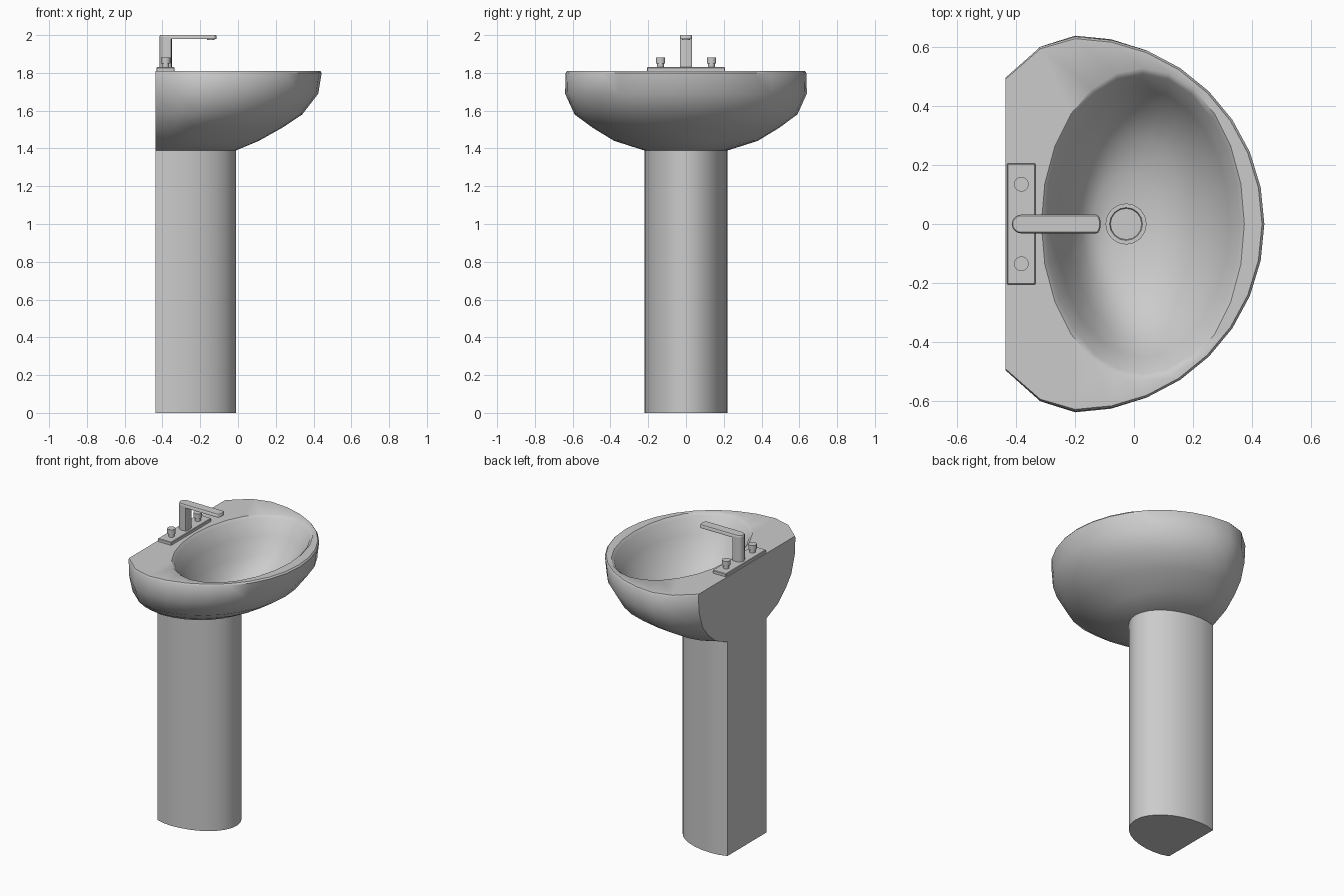
import bpy, bmesh, math

if "Cube" in bpy.data.objects:
    bpy.data.objects.remove(bpy.data.objects["Cube"])

BACK = -0.437


def finish(name, bm, angle=40):
    bmesh.ops.recalc_face_normals(bm, faces=bm.faces)
    me = bpy.data.meshes.new(name)
    bm.to_mesh(me)
    bm.free()
    ob = bpy.data.objects.new(name, me)
    bpy.context.collection.objects.link(ob)
    bpy.ops.object.select_all(action='DESELECT')
    ob.select_set(True)
    bpy.context.view_layer.objects.active = ob
    bpy.ops.object.shade_smooth_by_angle(angle=math.radians(angle))
    return ob


def loft(name, rings, angle=40, cap_end=True):
    bm = bmesh.new()
    rows = [[bm.verts.new(p) for p in r] for r in rings]
    n = len(rows[0])
    for a, b in zip(rows, rows[1:]):
        for i in range(n):
            j = (i + 1) % n
            bm.faces.new((a[i], a[j], b[j], b[i]))
    bm.faces.new(rows[0])
    if cap_end:
        bm.faces.new(rows[-1])
    return finish(name, bm, angle)


def d_ring(z, front, width, xc, back_w):
    """Flat-backed oval: straight back, widest at xc, elliptical front."""
    half = [(BACK, 0), (BACK, back_w / 2), (BACK, back_w),
            ((BACK + xc) / 2, width - (width - back_w) * 0.25)]
    for k in range(9):
        t = k * math.pi / 16
        half.append((xc + (front - xc) * math.sin(t), width * math.cos(t)))
    half[-1] = (front, 0)
    pts = half + [(x, -y) for x, y in reversed(half[1:-1])]
    return [(x, y, z) for x, y in pts]


def oval_ring(z, cx, a, b, n=24):
    return [(cx - a * math.cos(2 * math.pi * i / n),
             b * math.sin(2 * math.pi * i / n), z) for i in range(n)]


# pedestal
loft("pedestal", [d_ring(z, -0.01, 0.22, -0.33, 0.2) for z in (0, 1.4)])

# basin: outer shell, rim and bowl in one skin
outer = [(1.39, -0.01, 0.222, -0.33, 0.205), (1.44, 0.11, 0.38, -0.28, 0.32),
         (1.51, 0.235, 0.495, -0.23, 0.40), (1.58, 0.34, 0.59, -0.2, 0.455),
         (1.69, 0.425, 0.64, -0.2, 0.49), (1.80, 0.443, 0.637, -0.2, 0.497),
         (1.81, 0.435, 0.63, -0.2, 0.492)]
bowl = [(1.81, 0.03, 0.345, 0.53), (1.795, 0.03, 0.33, 0.51),
        (1.70, 0.03, 0.295, 0.455), (1.60, 0.02, 0.24, 0.385),
        (1.52, 0.0, 0.18, 0.29), (1.48, -0.02, 0.12, 0.17),
        (1.465, -0.03, 0.06, 0.06)]
loft("basin", [d_ring(*r) for r in outer] + [oval_ring(*r) for r in bowl])


def turned(name, x, y, profile, n=16):
    rings = [[(p[0] + x, p[1] + y, p[2]) for p in oval_ring(z, 0, r, r, n)]
             for r, z in profile]
    return loft(name, rings)


# drain
turned("drain", -0.027, 0, [(0.07, 1.455), (0.07, 1.477), (0.056, 1.477),
                            (0.053, 1.471)])

# tap plate
bm = bmesh.new()
bmesh.ops.create_cube(bm, size=1)
for v in bm.verts:
    v.co = (-0.383 + v.co.x * 0.096, v.co.y * 0.412, 1.818 + v.co.z * 0.024)
bmesh.ops.bevel(bm, geom=bm.edges[:], offset=0.003, segments=1, affect='EDGES')
finish("tap_plate", bm, 30)

# tap knobs
for side, y in (("left", -0.135), ("right", 0.135)):
    turned("tap_knob_" + side, -0.383, y,
           [(0.018, 1.828), (0.018, 1.85), (0.025, 1.85), (0.025, 1.882)])


def slot(z, x0, x1, w, tip):
    """Outline with rounded ends for the tap post and spout."""
    pts = []
    for k in range(9):
        t = math.pi / 2 + k * math.pi / 8
        pts.append((x0 + w + w * math.cos(t), w * math.sin(t), z))
    for k in range(9):
        t = -math.pi / 2 + k * math.pi / 8
        pts.append((x1 - tip + tip * math.cos(t), w * math.sin(t), z))
    return pts


# tap post, spout and nozzle
loft("tap_post", [slot(z, -0.415, -0.35, 0.032, 0.005) for z in (1.828, 1.99)])
loft("tap_spout", [slot(1.98, -0.415, -0.113, 0.032, 0.015),
                   slot(1.995, -0.415, -0.113, 0.032, 0.015),
                   slot(2.0, -0.412, -0.117, 0.028, 0.013)])
turned("tap_nozzle", -0.145, 0, [(0.02, 1.974), (0.02, 1.985)])
